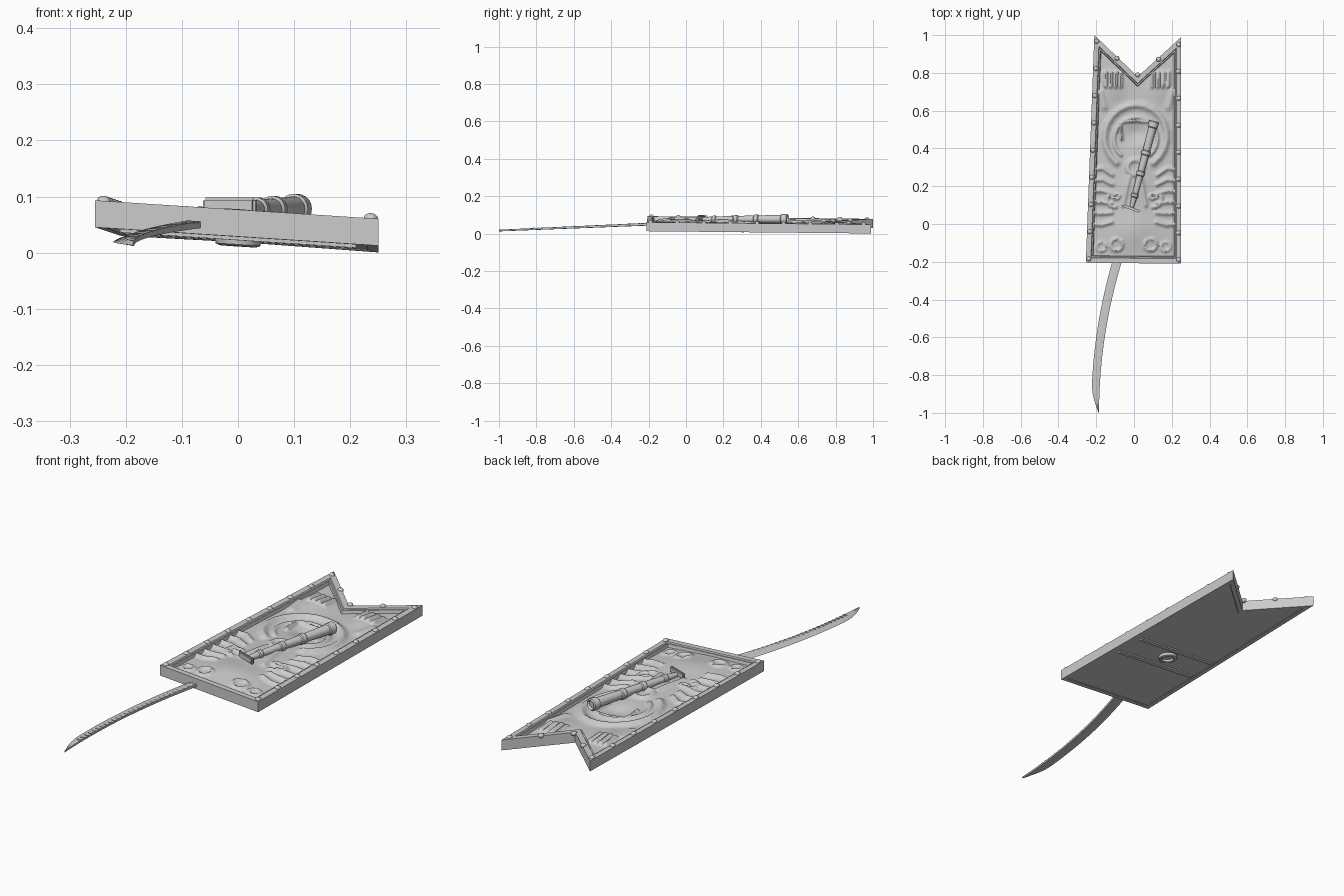
import bpy, bmesh, math
from mathutils import Matrix, Vector

if "Cube" in bpy.data.objects:
    bpy.data.objects.remove(bpy.data.objects["Cube"])

# The panel lies slightly tilted: local z = 0 is the rim top
TILT = Matrix(((1, 0, 0, 0), (0, 1, 0, 0), (-.065, -.01, 1, .0745), (0, 0, 0, 1)))
THICK = .048


def finish(bm, name, tilt=True, smooth=None, normals=True):
    if normals:
        bmesh.ops.recalc_face_normals(bm, faces=bm.faces)
    me = bpy.data.meshes.new(name)
    bm.to_mesh(me)
    bm.free()
    if tilt:
        me.transform(TILT)
    ob = bpy.data.objects.new(name, me)
    bpy.context.collection.objects.link(ob)
    if smooth:
        bpy.ops.object.select_all(action='DESELECT')
        ob.select_set(True)
        bpy.context.view_layer.objects.active = ob
        bpy.ops.object.shade_smooth_by_angle(angle=math.radians(smooth))


def box(bm, loc, size, angle=0):
    m = Matrix.Translation(loc) @ Matrix.Rotation(angle, 4, 'Z') @ Matrix.Diagonal((*size, 1))
    bmesh.ops.create_cube(bm, size=1, matrix=m)


def bridge(bm, a, b):
    n = len(a)
    for k in range(n):
        bm.faces.new((a[k], a[(k + 1) % n], b[(k + 1) % n], b[k]))


def turned(bm, profile, frame, n=20):
    """Closed solid of revolution from (height, radius) pairs."""
    rings = [[bm.verts.new(frame @ Vector((r * math.cos(k * math.tau / n), r * math.sin(k * math.tau / n), h)))
              for k in range(n)] for h, r in profile]
    for a, b in zip(rings, rings[1:]):
        bridge(bm, a, b)
    bm.faces.new(rings[0])
    bm.faces.new(rings[-1])


# Swallow-tailed panel with raised rim and shallow sunk back
outline = [(-.255, -.205), (.25, -.21), (.25, .99), (.02, .78), (-.21, 1)]
bm = bmesh.new()
lo, hi = [[bm.verts.new((x, y, z)) for x, y in outline] for z in (-THICK, 0)]
bottom = bm.faces.new(lo[::-1])
top = bm.faces.new(hi)
bridge(bm, lo, hi)
bm.normal_update()
for f, steps in ((top, ((.026, 0), (.003, -.005), (.006, 0), (.004, -.016))),
                 (bottom, ((.02, 0), (.003, -.003)))):
    for t, d in steps:
        bmesh.ops.inset_individual(bm, faces=[f], thickness=t, depth=d, use_even_offset=True)
bmesh.ops.delete(bm, geom=[top], context='FACES_ONLY')
finish(bm, "panel_frame", normals=False)


# Relief strokes on one half, mirrored about the middle
def arc(cx, cy, rx, ry, turn, n=9):
    return [(cx + rx * math.sin(turn * k / n), cy + ry * math.cos(turn * k / n)) for k in range(n + 1)]


strokes = [
    (arc(0, .46, .165, .17, 2.5), .017, .016),      # lips
    (arc(0, .45, .115, .115, 2.4), .011, .012),
    (arc(0, .30, .04, .04, 3.1), .014, .012),       # nose
    (arc(.10, .13, .045, -.04, 2.2), .011, .013),   # brow
    (arc(.10, .145, .02, .012, 6.3), .009, .011),   # eye
    (arc(.09, -.11, .032, .032, 5.5), .009, .010),  # curls
    (arc(.17, -.12, .025, .025, 5.5), .008, .008),
    ([(0, .545), (.075, .54)], .008, .012),         # teeth and fang
    ([(.082, .53), (.075, .45)], .009, .016),
    ([(.03, .25), (.06, .1)], .012, .010),          # snout ridge
    ([(.17, .62), (.19, .7)], .018, .010),          # foreleg
]
for k in range(6):                                  # mane tufts, fanning out
    y = .01 + .05 * k
    strokes.append(([(.12, y), (.17, y - .015 + .01 * k), (.215, y - .01 + .008 * k)], .011, .013))
for k in range(4):                                  # toes
    x = .085 + .027 * k
    strokes.append(([(x, .73), (x, .80)], .011, .015))
segs = [(Vector(a), Vector(b), w, h) for p, w, h in strokes for a, b in zip(p, p[1:])]

# Soft swellings and hollows: x, y, half sizes, height
blobs = [(0, -.03, .13, .11, .022),   # crown
         (0, .33, .12, .16, .010),    # muzzle
         (0, .48, .06, .05, -.016),   # open mouth
         (.125, .72, .06, .07, .012),  # paw
         (0, .17, .10, .10, .012)]    # snout


def relief(x, y):
    p = Vector((abs(x - .02 * y), y))
    z = sum(h * math.exp(-((p.x - a) / w) ** 2 - ((y - b) / l) ** 2) for a, b, w, l, h in blobs)
    best = 0
    for a, b, w, h in segs:
        if min(a.y, b.y) - .04 < y < max(a.y, b.y) + .04:
            d = b - a
            t = max(0, min(1, (p - a).dot(d) / d.length_squared))
            best = max(best, h * math.exp(-((p - a - d * t).length / w) ** 2))
    return -.0195 + z + best


# Sculpted face sheet filling the frame
NX, NY = 90, 200
bm = bmesh.new()
rows = []
for j in range(NY + 1):
    v = j / NY
    left = -.218 + .04 * v
    row = []
    for i in range(NX + 1):
        u = 2 * i / NX - 1
        x = left + (.214 - left) * (u + 1) / 2
        y = -.17 + v * (.91 + .175 * abs(u))
        row.append(bm.verts.new((x, y, relief(x, y))))
    rows.append(row)
for a, b in zip(rows, rows[1:]):
    for i in range(NX):
        bm.faces.new((a[i], a[i + 1], b[i + 1], b[i]))
finish(bm, "carved_face_relief", smooth=50, normals=False)

# Domed rivets along the rim and notch
spots = [(.237, -.19 + .1425 * k) for k in range(9)]
spots += [(-.239 + .0053 * k, -.185 + .144 * k) for k in range(9)]
spots += [(.02, .79), (.13, .872), (-.09, .877)]
bm = bmesh.new()
for x, y in spots:
    bmesh.ops.create_uvsphere(bm, u_segments=12, v_segments=8, radius=.013,
                              matrix=Matrix.Translation((x, y, -.001)) @ Matrix.Diagonal((1, 1, .8, 1)))
finish(bm, "rim_rivets", smooth=60)

# Straps and boss on the back
bm = bmesh.new()
for y in (.15, .30):
    box(bm, (0, y, -THICK + .001), (.42, .022, .008))
finish(bm, "back_straps")
bm = bmesh.new()
turned(bm, [(-.044, .042), (-.058, .040), (-.061, .032), (-.058, .026), (-.048, .025)],
       Matrix.Translation((0, .235, 0)), 24)
finish(bm, "back_boss", smooth=40)

# Tapered sword handle with raised collars and a flared pommel
start, end = Vector((-.012, .09, .076)), Vector((.107, .545, .078))
axis = end - start
profile = [(0, .011)]
for t, w in ((.12, .03), (.37, .04), (.61, .04), (.93, .06)):
    r = .014 + .009 * t
    profile += [(t - .01, r), (t, r + .0045), (t + w, r + .0045), (t + w + .01, r)]
profile += [(.98, .016)]
bm = bmesh.new()
turned(bm, [(t * axis.length, r) for t, r in profile],
       Matrix.Translation(start) @ axis.to_track_quat('Z', 'Y').to_matrix().to_4x4())
finish(bm, "sword_handle", tilt=False, smooth=35)

# Crossguard plate
bm = bmesh.new()
box(bm, (-.015, .082, .083), (.10, .014, .03), math.radians(-20))
bmesh.ops.bevel(bm, geom=bm.edges[:], offset=.005, segments=2, affect='EDGES')
finish(bm, "sword_guard", tilt=False, smooth=40)


# Curved single-edged blade; t runs 0 at the panel to 1 at the tip
def blade_at(t):
    spine = -.065 - .24 * t + .12 * t * t
    width = .05 - .01 * t
    if t > .8:
        width *= max(.06, 1 - ((t - .8) / .2) ** 2)
    return -.2 - .8 * t, spine, width, .050 - .034 * t


bm = bmesh.new()
prev = None
for n in range(-7, 25):
    t = n / 24
    y, xs, w, z = blade_at(t)
    h = .0075 - .003 * max(t, 0)
    cur = [bm.verts.new((x, y, z + dz)) for x, dz in
           ((xs - w, -.003), (xs - .45 * w, -h), (xs, -.8 * h), (xs, .8 * h), (xs - .45 * w, h))]
    if prev:
        bridge(bm, prev, cur)
    else:
        bm.faces.new(cur)
    prev = cur
bm.faces.new(prev)
finish(bm, "sword_blade", tilt=False, smooth=30)

# Small ridges along the blade's spine
bm = bmesh.new()
for n in range(28):
    y, xs, w, z = blade_at(.02 + n * .031)
    box(bm, (xs - .009, y, z + .005), (.016, .008, .004))
finish(bm, "blade_spine_ridges", tilt=False)
